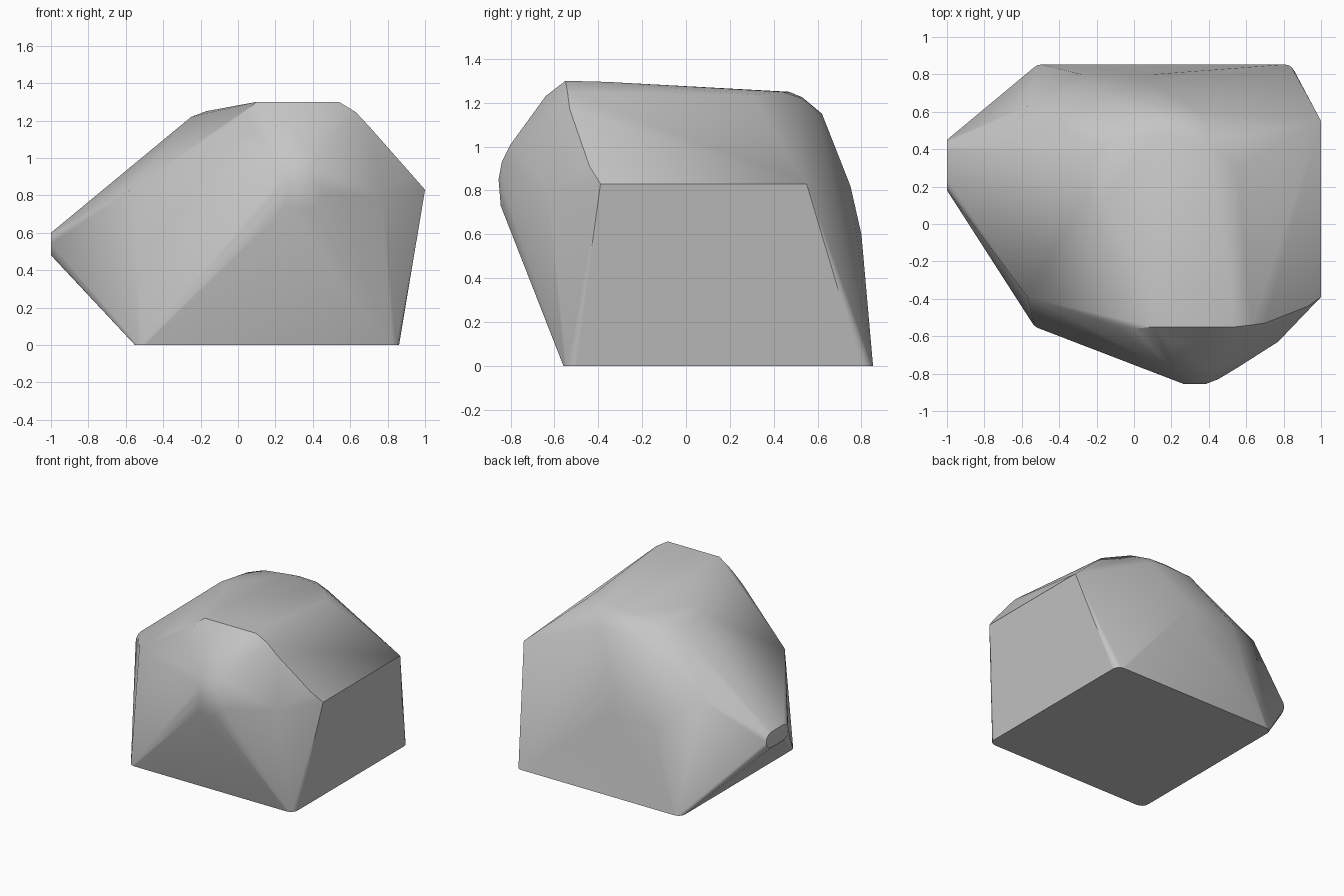
import bpy, bmesh, math

cube = bpy.data.objects.get("Cube")
if cube:
    bpy.data.objects.remove(cube, do_unlink=True)


def arc(cx, cy, radius, start, end, steps):
    """Points along an arc, angles in degrees."""
    for i in range(steps + 1):
        a = math.radians(start + (end - start) * i / steps)
        yield cx + radius * math.cos(a), cy + radius * math.sin(a)


points = []

# Flat base: square with rounded corners
half, corner = 0.706, 0.055
for k, (sx, sy) in enumerate([(1, 1), (-1, 1), (-1, -1), (1, -1)]):
    cx = 0.155 + sx * (half - corner)
    cy = 0.147 + sy * (half - corner)
    points += [(x, y, 0) for x, y in arc(cx, cy, corner, 90 * k, 90 * k + 90, 4)]

# Small upright capsule-shaped facet on the -x side
for cy, start in ((0.39, -90), (0.24, 90)):
    points += [(-1, y, z) for y, z in arc(cy, 0.54, 0.06, start, start + 180, 6)]

# Sloping +x side, upper edge
points += [(1, -0.39, 0.83), (1, 0.55, 0.83), (0.93, -0.44, 0.91)]

# Shoulder at the front, on the -x side, rising to the brow
points += [(-0.57, -0.39, 0.83), (-0.1, -0.55, 1.14), (0, -0.56, 1.22)]

# Rounded nose at the front, in stacked rings
for y, width, z in ((-0.845, 0.08, 0.73), (-0.855, 0.06, 0.85),
                    (-0.84, 0.07, 0.93), (-0.8, 0.1, 1.01)):
    points += [(0.325 - width, y, z), (0.325 + width, y, z)]
points += [(0.2, -0.83, 0.8), (0.45, -0.83, 0.8), (0.55, -0.77, 0.8),
           (0.77, -0.63, 0.8)]

# Brow above the nose and front edge of the top
points += [(0.2, -0.64, 1.23), (0.47, -0.64, 1.23),
           (0.1, -0.55, 1.3), (0.54, -0.55, 1.3),
           (0.1, -0.36, 1.295), (0.52, -0.36, 1.295),
           (0.63, -0.54, 1.245), (0.7, -0.53, 1.17)]

# Rounded back rim of the top
points += [(-0.25, 0.15, 1.22), (-0.17, 0.1, 1.25), (-0.2, 0.4, 1.21),
           (-0.1, 0.46, 1.23), (0.1, 0.47, 1.25), (0.4, 0.44, 1.25),
           (0.55, 0.3, 1.235), (0.15, 0.53, 1.225), (0.3, 0.53, 1.22),
           (0.0, 0.61, 1.15), (0.2, 0.62, 1.15), (0.35, 0.6, 1.14)]

# Bulge of the back
points += [(-0.57, 0.63, 0.83), (-0.28, 0.8, 0.6), (-0.25, 0.75, 0.82),
           (0.1, 0.75, 0.82), (0.1, 0.8, 0.6)]

# Convex skin around all the points
bm = bmesh.new()
for p in points:
    bm.verts.new(p)
hull = bmesh.ops.convex_hull(bm, input=bm.verts)
loose = {g for g in hull["geom_interior"] + hull["geom_unused"]
         if isinstance(g, bmesh.types.BMVert)}
bmesh.ops.delete(bm, geom=list(loose), context="VERTS")
bmesh.ops.dissolve_limit(bm, angle_limit=math.radians(0.5),
                         verts=bm.verts, edges=bm.edges)
bmesh.ops.recalc_face_normals(bm, faces=bm.faces)

# Crisp outline around the flat +x side
bm.normal_update()
for face in bm.faces:
    if face.normal.x > 0.98:
        for edge in face.edges:
            edge.smooth = False

mesh = bpy.data.meshes.new("faceted_stone")
bm.to_mesh(mesh)
bm.free()

stone = bpy.data.objects.new("faceted_stone", mesh)
bpy.context.collection.objects.link(stone)

# Plain grey
grey = bpy.data.materials.new("stone_grey")
grey.use_nodes = True
colour = (0.56, 0.56, 0.56, 1)
grey.diffuse_color = colour
grey.node_tree.nodes["Principled BSDF"].inputs["Base Color"].default_value = colour
mesh.materials.append(grey)

# Soft shading with crisp main edges
bpy.ops.object.select_all(action="DESELECT")
stone.select_set(True)
bpy.context.view_layer.objects.active = stone
bpy.ops.object.shade_smooth_by_angle(angle=math.radians(33), keep_sharp_edges=True)
